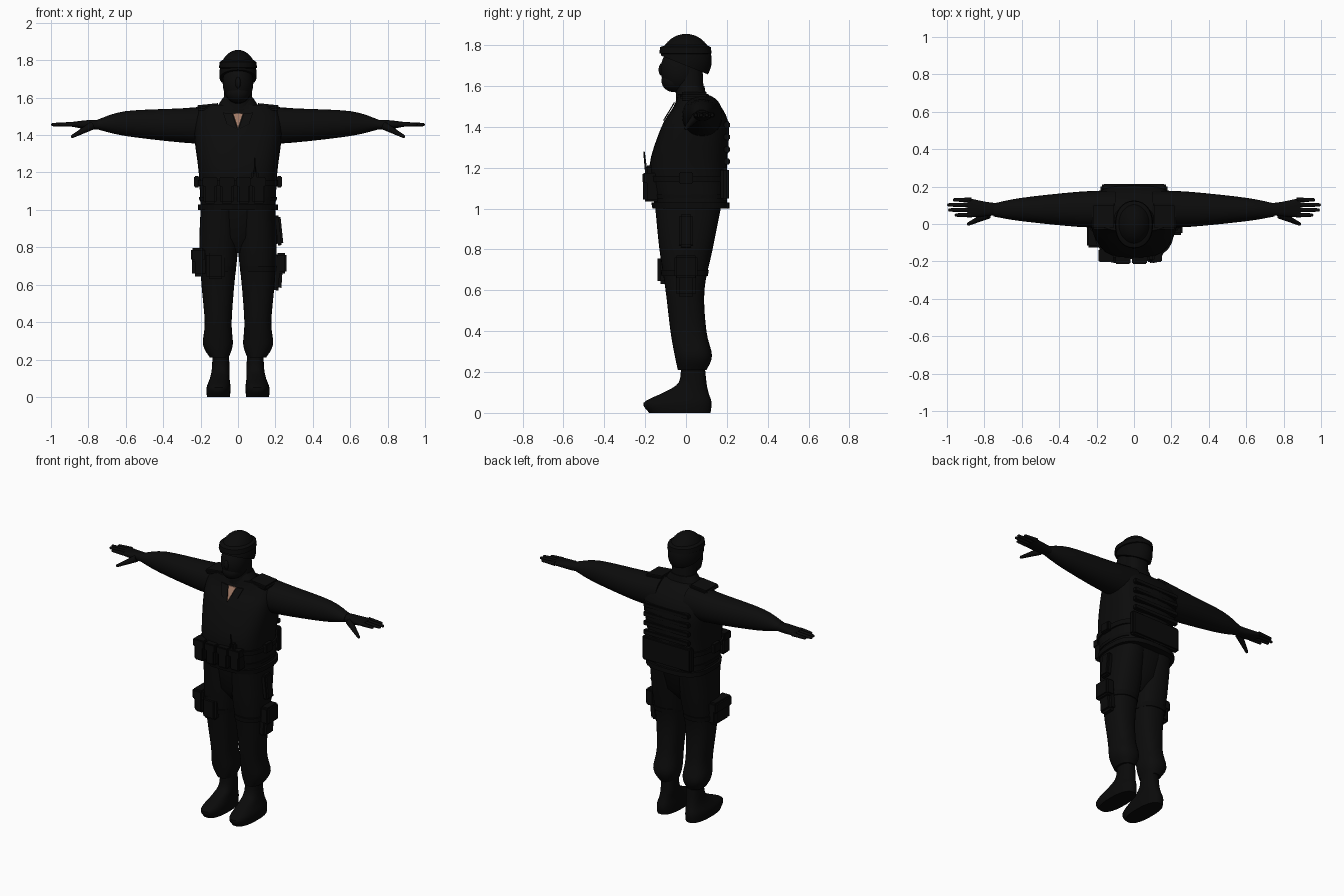
import bpy
import bmesh
from math import cos, sin, tau, radians, copysign
from mathutils import Vector, Matrix

cube = bpy.data.objects.get("Cube")
if cube:
    bpy.data.objects.remove(cube)


def material(name, colour):
    mat = bpy.data.materials.new(name)
    mat.use_nodes = True
    mat.diffuse_color = (*colour, 1)
    mat.node_tree.nodes["Principled BSDF"].inputs["Base Color"].default_value = (*colour, 1)
    return mat


cloth = material("black cloth", (0.0035, 0.0035, 0.0035))
gear = material("black gear", (0.003, 0.003, 0.003))
skin = material("skin", (0.35, 0.19, 0.13))
parts = []


def finish(name, bm, mat, mirror=False):
    bmesh.ops.recalc_face_normals(bm, faces=bm.faces)
    mesh = bpy.data.meshes.new(name)
    bm.to_mesh(mesh)
    bm.free()
    mesh.materials.append(mat)
    obj = bpy.data.objects.new(name, mesh)
    bpy.context.collection.objects.link(obj)
    if mirror:
        obj.modifiers.new("Mirror", "MIRROR").use_mirror_merge = False
    parts.append(obj)


def smooth_path(keys, steps=4):
    """Pass a smooth curve through the key sections."""
    keys = [Vector(key) for key in keys]
    padded = [keys[0], *keys, keys[-1]]
    path = []
    for before, start, end, after in zip(padded, padded[1:], padded[2:], padded[3:]):
        for step in range(steps):
            t = step / steps
            bend = (end - before) * (1 - t) - (after - start) * t
            path.append(start.lerp(end, t * t * (3 - 2 * t)) + bend * t * (1 - t) / 2)
    return path + [keys[-1]]


def loft(name, sections, mat, axis="z", power=2.4, sides=28, mirror=False):
    """Skin rounded sections given as (position, a min, a max, b min, b max)."""
    bm = bmesh.new()
    loops = []
    for position, a_min, a_max, b_min, b_max in sections:
        loop = []
        for i in range(sides):
            c, s = cos(tau * i / sides), sin(tau * i / sides)
            a = (a_min + a_max + (a_max - a_min) * copysign(abs(c) ** (2 / power), c)) / 2
            b = (b_min + b_max + (b_max - b_min) * copysign(abs(s) ** (2 / power), s)) / 2
            loop.append(bm.verts.new((a, b, position) if axis == "z" else (position, a, b)))
        loops.append(loop)
    for low, high in zip(loops, loops[1:]):
        for i in range(sides):
            bm.faces.new((low[i - 1], low[i], high[i], high[i - 1]))
    bm.faces.new(loops[0])
    bm.faces.new(loops[-1])
    finish(name, bm, mat, mirror)


def centred(sections):
    """Expand (height, half width, front, back) into full sections."""
    return [(z, -half, half, front, back) for z, half, front, back in sections]


def box(name, centre, size, mat=gear, bevel=0.01, tilt=0, mirror=False):
    bm = bmesh.new()
    bmesh.ops.create_cube(bm, size=1)
    bmesh.ops.scale(bm, vec=size, verts=bm.verts)
    bmesh.ops.bevel(bm, geom=bm.edges[:], offset=bevel, segments=2, affect="EDGES")
    bm.transform(Matrix.Translation(centre) @ Matrix.Rotation(radians(tilt), 4, "Y"))
    finish(name, bm, mat, mirror)


def ball(name, centre, radii, mat, cut_height=None, cut_slope=0):
    """Ellipsoid, optionally trimmed below a plane that falls towards the back."""
    bm = bmesh.new()
    bmesh.ops.create_uvsphere(bm, u_segments=32, v_segments=20, radius=1)
    bm.transform(Matrix.Translation(centre) @ Matrix.Diagonal((*radii, 1)))
    if cut_height:
        cut = bmesh.ops.bisect_plane(bm, geom=bm.verts[:] + bm.edges[:] + bm.faces[:],
                                     plane_co=(0, 0, cut_height), plane_no=(0, cut_slope, 1),
                                     clear_inner=True)["geom_cut"]
        rim = [item for item in cut if isinstance(item, bmesh.types.BMEdge)]
        bmesh.ops.edgeloop_fill(bm, edges=rim)
    finish(name, bm, mat)


def rod(name, start, end, thick, thin, mirror=False):
    """Tapered rod with a rounded tip between two points."""
    start, end = Vector(start), Vector(end)
    length = (end - start).length
    bm = bmesh.new()
    bmesh.ops.create_cone(bm, cap_ends=True, segments=12, radius1=thick, radius2=thin, depth=length)
    bmesh.ops.create_uvsphere(bm, u_segments=12, v_segments=6, radius=thin,
                              matrix=Matrix.Translation((0, 0, length / 2)))
    turn = (end - start).to_track_quat("Z", "Y").to_matrix().to_4x4()
    bm.transform(Matrix.Translation((start + end) / 2) @ turn)
    finish(name, bm, gear, mirror)


# Torso and vest
torso = smooth_path([(1, 0.2, -0.15, 0.2), (1.2, 0.21, -0.18, 0.2), (1.4, 0.235, -0.12, 0.21),
                     (1.5, 0.23, -0.06, 0.17), (1.56, 0.18, -0.04, 0.1)])
loft("vest", centred(torso), cloth, power=2.9)


def torso_at(height):
    for low, high in zip(torso, torso[1:]):
        if low[0] <= height <= high[0]:
            return low.lerp(high, (height - low[0]) / (high[0] - low[0]))


def belt(name, height, width, grow):
    """Band that follows the torso, standing out by the given amount."""
    low, high = torso_at(height), torso_at(height + width)
    out = Vector((0, grow, -grow, grow))
    loft(name, centred([low, low + out, high + out, high]), gear, power=2.9)


def chest_plate(name, outline, mat, mirror=False):
    """Thin plate lying on the front of the torso, from (x, height) points."""
    bm = bmesh.new()
    face = bm.faces.new([bm.verts.new((x, torso_at(z)[2] - 0.008, z)) for x, z in outline])
    raised = bmesh.ops.extrude_face_region(bm, geom=[face])["geom"]
    verts = [item for item in raised if isinstance(item, bmesh.types.BMVert)]
    bmesh.ops.translate(bm, verts=verts, vec=(0, 0.006, 0))
    finish(name, bm, mat, mirror)


belt("waist_belt", 1, 0.03, 0.014)
belt("chest_belt", 1.13, 0.03, 0.01)
belt("vest_hem", 1.05, 0.02, 0.005)
box("back_panel", (0, 0.19, 1.12), (0.36, 0.04, 0.16))
for row in range(4):
    box(f"back_strap_{row}", (0, 0.2, 1.23 + row * 0.06), (0.33, 0.03, 0.03), bevel=0.005)
box("shoulder_straps", (0.16, 0.04, 1.55), (0.13, 0.14, 0.03), cloth, tilt=6, mirror=True)
box("belt_buckles", (0.22, 0, 1.15), (0.03, 0.07, 0.06), bevel=0.005, mirror=True)

# Open collar with bare skin
chest_plate("bare_throat", [(-0.027, 1.515), (0.027, 1.515), (0, 1.435)], skin)
chest_plate("lapels", [(0.03, 1.515), (0.08, 1.52), (0.06, 1.46), (0.003, 1.43)], cloth, mirror=True)

# Neck, head and helmet
loft("neck", centred([(1.5, 0.08, -0.05, 0.09), (1.7, 0.07, -0.05, 0.08)]), cloth)
loft("collar", centred([(1.54, 0.12, -0.05, 0.1), (1.6, 0.08, -0.04, 0.09)]), cloth)
ball("face", (0, -0.03, 1.68), (0.082, 0.094, 0.115), cloth)
ball("jaw", (0, -0.06, 1.625), (0.062, 0.06, 0.055), cloth)
ball("nose", (0, -0.12, 1.68), (0.015, 0.014, 0.03), cloth)
ball("helmet", (0, 0, 1.725), (0.1, 0.126, 0.13), gear, 1.7, 0.4)
loft("goggle_band", centred([(1.755, 0.09, -0.11, 0.11), (1.76, 0.102, -0.13, 0.125),
                             (1.79, 0.098, -0.127, 0.122), (1.8, 0.085, -0.1, 0.1)]), gear, power=2.2)

# Arms and hands
loft("sleeves", smooth_path([(0.1, -0.02, 0.18, 1.35, 1.56), (0.3, -0.015, 0.172, 1.36, 1.543),
                             (0.6, 0.015, 0.14, 1.395, 1.528), (0.75, 0.04, 0.11, 1.43, 1.483)]),
     cloth, axis="x", power=2.1, mirror=True)
loft("palms", smooth_path([(0.72, 0.05, 0.11, 1.43, 1.48), (0.8, 0.04, 0.12, 1.43, 1.48),
                           (0.89, 0.035, 0.14, 1.445, 1.47)]), gear, axis="x", mirror=True)
for finger, tip in enumerate((0.95, 0.985, 0.99, 0.96)):
    y = 0.048 + finger * 0.027
    rod(f"finger_pair_{finger}", (0.87, y, 1.458), (tip, y, 1.456), 0.013, 0.009, mirror=True)
rod("thumbs", (0.78, 0.05, 1.45), (0.885, 0, 1.393), 0.022, 0.009, mirror=True)

# Trousers and boots
loft("seat", centred([(0.77, 0.03, -0.06, 0.06), (0.85, 0.13, -0.12, 0.13),
                      (1.01, 0.19, -0.14, 0.17)]), cloth)
loft("trousers", smooth_path([(1, 0, 0.2, -0.15, 0.17), (0.8, 0, 0.207, -0.13, 0.13),
                              (0.6, 0.02, 0.195, -0.1, 0.09), (0.4, 0.034, 0.178, -0.076, 0.1),
                              (0.28, 0.028, 0.187, -0.055, 0.127), (0.21, 0.05, 0.15, -0.04, 0.1)]),
     cloth, mirror=True)
loft("boots", smooth_path([(0, 0.043, 0.166, -0.18, 0.12), (0.05, 0.04, 0.168, -0.207, 0.125),
                           (0.1, 0.045, 0.15, -0.11, 0.11), (0.15, 0.045, 0.14, -0.035, 0.1),
                           (0.25, 0.05, 0.135, -0.025, 0.09)]), gear, mirror=True)
loft("thigh_straps", [(0.67, 0.012, 0.207, -0.12, 0.107), (0.7, 0.01, 0.21, -0.124, 0.112)],
     gear, mirror=True)

# Pouches across the belly
for pouch, x in enumerate((-0.15, -0.06, 0.03, 0.11)):
    depth = 0.08 if abs(x) < 0.1 else 0.07
    box(f"belly_pouch_{pouch}", (x, -0.13 - depth / 2, 1.1), (0.07, depth, 0.13))
    box(f"pouch_flap_{pouch}", (x, -0.134 - depth / 2, 1.15), (0.08, depth, 0.05), bevel=0.005)
box("radio", (0.09, -0.175, 1.18), (0.04, 0.05, 0.06))
rod("radio_antenna", (0.09, -0.195, 1.18), (0.09, -0.205, 1.275), 0.006, 0.004)

# Thigh gear
box("right_thigh_pouch", (-0.21, -0.04, 0.715), (0.07, 0.16, 0.14), bevel=0.015)
box("right_pouch_flap", (-0.215, -0.04, 0.76), (0.075, 0.17, 0.07))
box("right_front_pocket", (-0.12, -0.11, 0.7), (0.1, 0.06, 0.14), bevel=0.015)
box("holster", (0.21, 0, 0.665), (0.055, 0.1, 0.19), bevel=0.015, tilt=4)
box("holster_cover", (0.23, 0, 0.715), (0.06, 0.115, 0.11))
box("hip_hanger", (0.215, 0, 0.89), (0.04, 0.07, 0.16), tilt=-6)

# Smooth shading with crisp edges
bpy.ops.object.select_all(action="DESELECT")
for obj in parts:
    obj.select_set(True)
bpy.context.view_layer.objects.active = parts[0]
bpy.ops.object.shade_smooth_by_angle(angle=radians(40))
